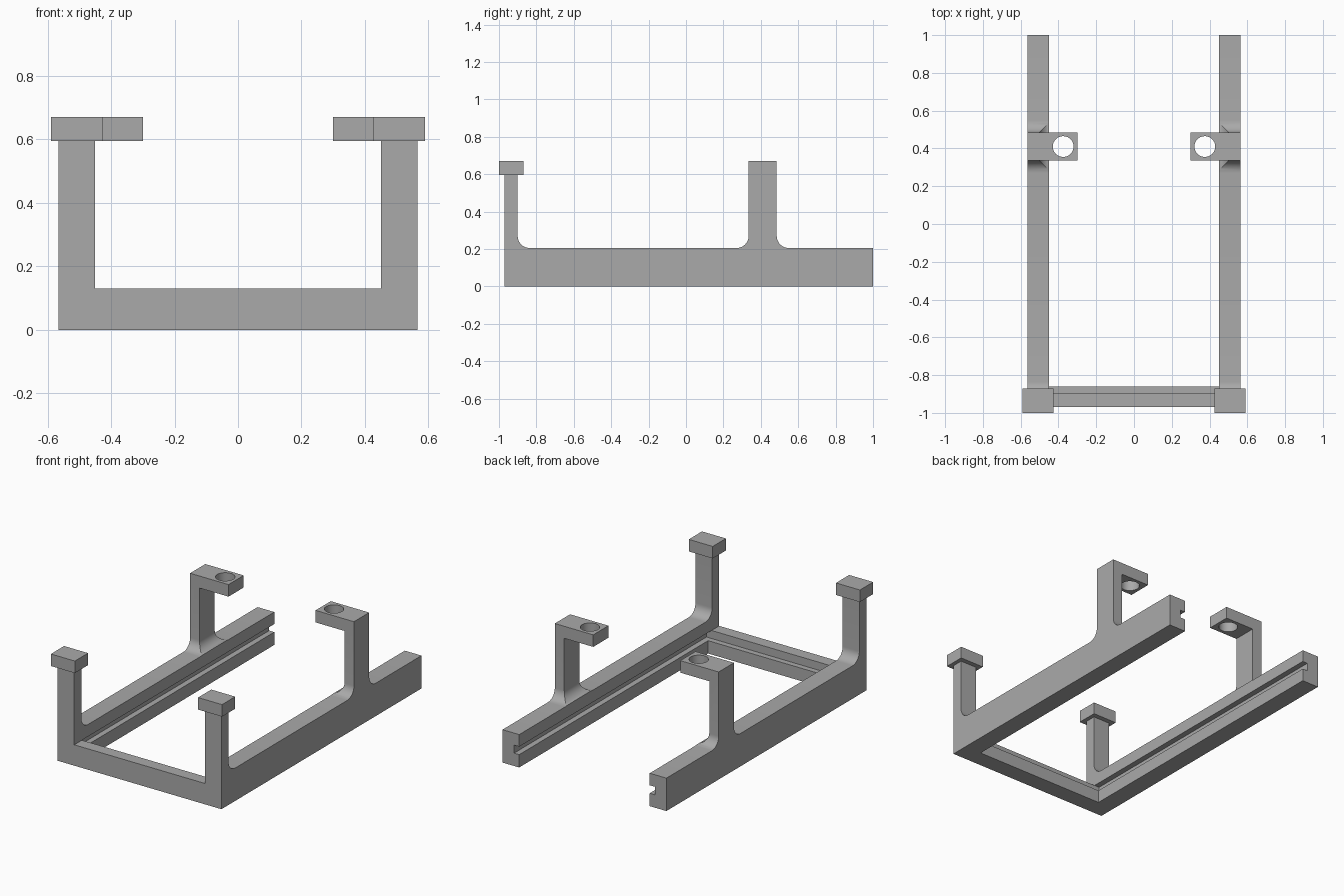
import bpy
import bmesh
from math import sin, cos, pi, radians
from mathutils import Vector

cube = bpy.data.objects.get("Cube")
if cube:
    bpy.data.objects.remove(cube, do_unlink=True)

grey = bpy.data.materials.new("plain grey")
grey.use_nodes = True
COLOUR = (0.4, 0.4, 0.4, 1)
grey.diffuse_color = COLOUR
grey.node_tree.nodes["Principled BSDF"].inputs["Base Color"].default_value = COLOUR

# Shared dimensions
INNER, OUTER = 0.45, 0.565
FRONT, BACK = -0.97, 1.0
RAIL_TOP, ARM_BOTTOM, TOP = 0.205, 0.595, 0.67
POST_FRONT, POST_BACK, POST_INNER = 0.335, 0.485, 0.5
FILLET = 0.065


def arc(cu, cv, start, end, r=FILLET, steps=10):
    """Points on a circular arc, angles in quarter turns."""
    return [(cu + r * cos(a), cv + r * sin(a))
            for a in ((start + (end - start) * i / steps) * pi / 2 for i in range(steps + 1))]


def prism(name, points, axis, low, high):
    """Extrude a (u, v) outline along x, y or z."""
    place = {"x": lambda u, v: (low, u, v), "y": lambda u, v: (u, low, v),
             "z": lambda u, v: (u, v, low)}[axis]
    bm = bmesh.new()
    face = bm.faces.new([bm.verts.new(place(u, v)) for u, v in points])
    grown = bmesh.ops.extrude_face_region(bm, geom=[face])
    shift = Vector([(high - low) * (axis == a) for a in "xyz"])
    bmesh.ops.translate(bm, vec=shift,
                        verts=[g for g in grown["geom"] if isinstance(g, bmesh.types.BMVert)])
    bmesh.ops.recalc_face_normals(bm, faces=bm.faces)
    mesh = bpy.data.meshes.new(name)
    bm.to_mesh(mesh)
    bm.free()
    mesh.materials.append(grey)
    obj = bpy.data.objects.new(name, mesh)
    bpy.context.collection.objects.link(obj)
    return obj


def box(name, x, y, z):
    return prism(name, [(x[0], y[0]), (x[1], y[0]), (x[1], y[1]), (x[0], y[1])], "z", *z)


def activate(obj):
    bpy.ops.object.select_all(action="DESELECT")
    obj.select_set(True)
    bpy.context.view_layer.objects.active = obj


def combine(obj, tool, operation):
    """Apply a boolean and discard the tool."""
    tool.hide_render = True
    activate(obj)
    mod = obj.modifiers.new("combine", "BOOLEAN")
    mod.operation, mod.object, mod.solver = operation, tool, "EXACT"
    bpy.ops.object.modifier_apply(modifier=mod.name)
    bpy.data.objects.remove(tool, do_unlink=True)


def mirror(obj):
    obj.modifiers.new("mirror", "MIRROR").use_mirror_merge = False


# Side frame: rail, front post and rear post in one filleted outline
front_post_back = -0.9
f = FILLET
side = [(FRONT, 0), (BACK, 0), (BACK, RAIL_TOP)]
side += arc(POST_BACK + f, RAIL_TOP + f, 3, 2)
side += [(POST_BACK, TOP), (POST_FRONT, TOP)]
side += arc(POST_FRONT - f, RAIL_TOP + f, 4, 3)
side += arc(front_post_back + f, RAIL_TOP + f, 3, 2)
side += [(front_post_back, ARM_BOTTOM), (FRONT, ARM_BOTTOM)]
side_frame = prism("side_frame", side, "x", INNER, OUTER)

# Thin the rear post from the inside, with a fillet onto the rail
relief = arc(POST_INNER - f, RAIL_TOP + f, 4, 3)
relief += [(0.4, RAIL_TOP), (0.4, ARM_BOTTOM), (POST_INNER, ARM_BOTTOM)]
combine(side_frame, prism("post_relief", relief, "y", 0.2, 0.62), "DIFFERENCE")

# Arm reaching inward, with a round through hole
arm = box("arm", (0.3, POST_INNER + 0.03), (POST_FRONT, POST_BACK), (ARM_BOTTOM, TOP))
combine(side_frame, arm, "UNION")
hole = prism("arm_hole", arc(0.375, 0.41, 0, 4, 0.055, 40)[:-1], "z", 0.5, 0.8)
combine(side_frame, hole, "DIFFERENCE")

# Slot along the inner face of the rail
combine(side_frame, box("slot", (0.3, 0.485), (-0.895, 1.1), (0.08, 0.13)), "DIFFERENCE")
activate(side_frame)
bpy.ops.object.shade_smooth_by_angle(angle=radians(30))
mirror(side_frame)

# Square pads on the front posts
mirror(box("post_cap", (0.425, 0.59), (-1.0, -0.87), (ARM_BOTTOM, TOP)))

# Front crossbar with a stepped ledge that continues the slot
ledge = [(FRONT, 0), (-0.86, 0), (-0.86, 0.08), (-0.895, 0.08), (-0.895, 0.13), (FRONT, 0.13)]
prism("front_crossbar", ledge, "x", -INNER, INNER)
